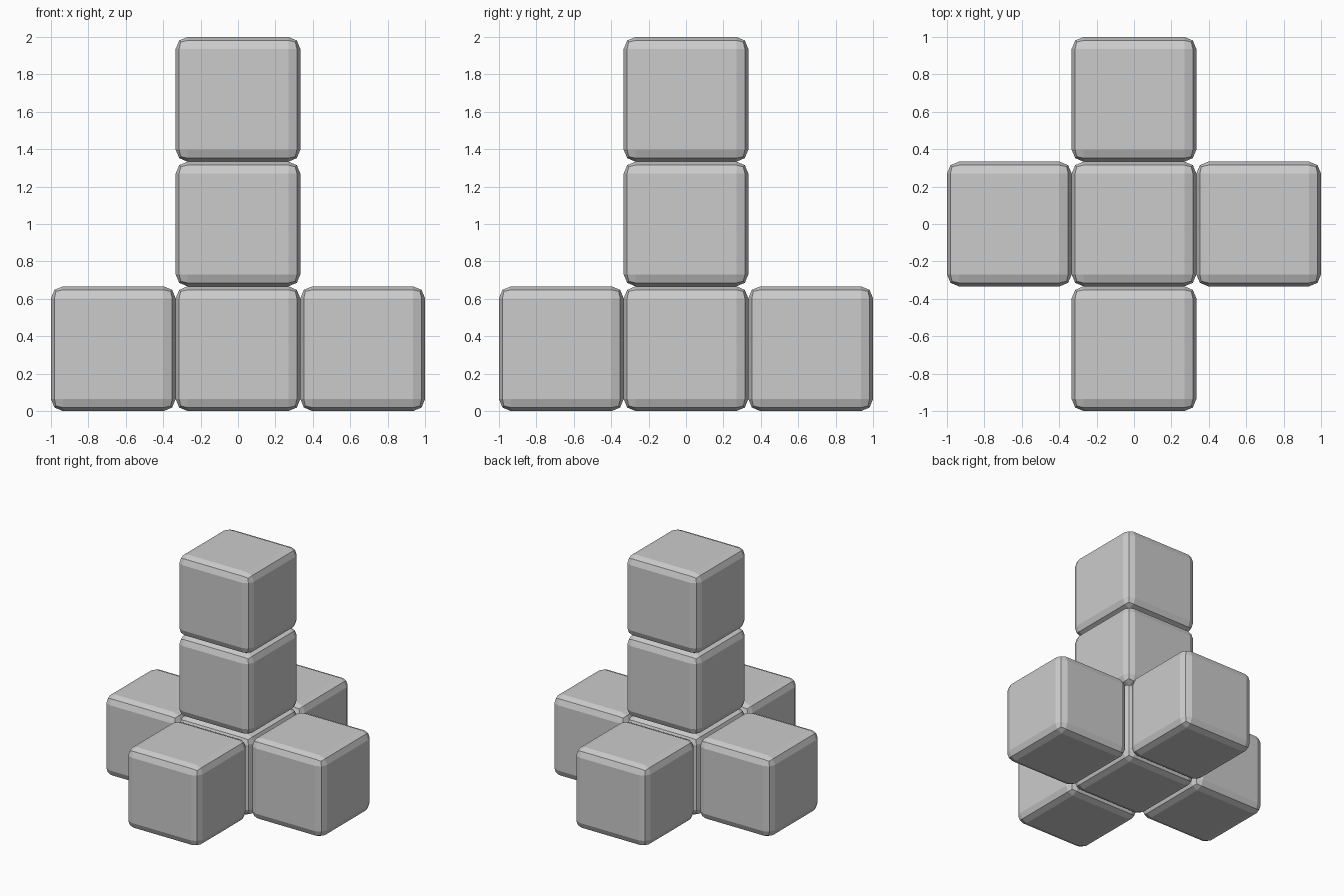
import bpy

if "Cube" in bpy.data.objects:
    bpy.data.objects.remove(bpy.data.objects["Cube"])

S = 2 / 3  # cube edge length, three cubes span two units


def rounded_cube(name, ix, iy, iz):
    """One flat-shaded cube with two-segment rounded edges at a grid cell."""
    bpy.ops.mesh.primitive_cube_add(size=S, location=(ix * S, iy * S, (iz + 0.5) * S))
    ob = bpy.context.object
    ob.name = name
    bev = ob.modifiers.new("rounded_edges", 'BEVEL')
    bev.width = 0.064
    bev.segments = 2
    bev.limit_method = 'ANGLE'
    return ob


# Central column of three cubes
for level, name in enumerate(("centre_cube", "middle_cube", "top_cube")):
    rounded_cube(name, 0, 0, level)

# Four base arms
for name, ix, iy in (("right_cube", 1, 0), ("left_cube", -1, 0),
                     ("back_cube", 0, 1), ("front_cube", 0, -1)):
    rounded_cube(name, ix, iy, 0)
